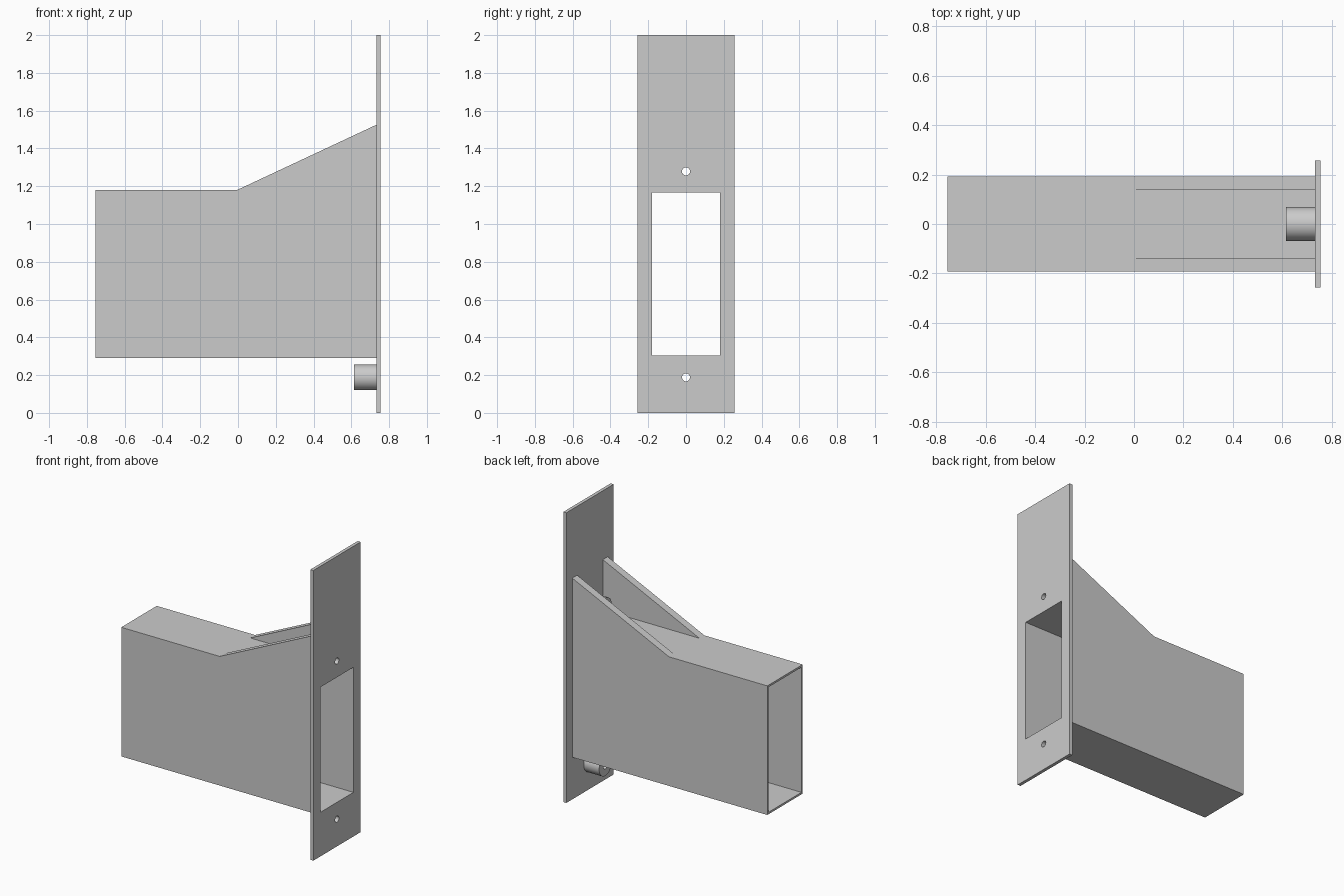
import bpy
import bmesh
import math
from mathutils import Matrix, Vector

default = bpy.data.objects.get("Cube")
if default:
    bpy.data.objects.remove(default, do_unlink=True)

grey = bpy.data.materials.new("plain grey")
grey.use_nodes = True
grey.diffuse_color = (0.6, 0.6, 0.6, 1)
grey.node_tree.nodes["Principled BSDF"].inputs["Base Color"].default_value = (0.6, 0.6, 0.6, 1)

PLATE_X = 0.732      # inner face of the plate
END_X = 0.755        # half of the overall length
HALF_W = 0.193       # half width of the duct
LOW, HIGH = 0.29, 1.18
WALL = 0.014
SCREWS = {"lower": 0.188, "upper": 1.278}


def finish(name, bm):
    bmesh.ops.recalc_face_normals(bm, faces=bm.faces)
    mesh = bpy.data.meshes.new(name)
    bm.to_mesh(mesh)
    bm.free()
    mesh.materials.append(grey)
    obj = bpy.data.objects.new(name, mesh)
    bpy.context.collection.objects.link(obj)
    return obj


def box(name, lo, hi):
    lo, hi = Vector(lo), Vector(hi)
    bm = bmesh.new()
    bmesh.ops.create_cube(bm, size=1, matrix=Matrix.Translation((lo + hi) / 2)
                          @ Matrix.Diagonal((*(hi - lo), 1)))
    return finish(name, bm)


def rod(name, x0, x1, z, radius):
    bm = bmesh.new()
    bmesh.ops.create_cone(bm, cap_ends=True, segments=48, radius1=radius, radius2=radius,
                          depth=x1 - x0, matrix=Matrix.Translation(((x0 + x1) / 2, 0, z))
                          @ Matrix.Rotation(math.pi / 2, 4, "Y"))
    return finish(name, bm)


def activate(obj):
    bpy.ops.object.select_all(action="DESELECT")
    obj.select_set(True)
    bpy.context.view_layer.objects.active = obj


def cut(obj, cutter):
    cutter.hide_render = True
    mod = obj.modifiers.new("cut", "BOOLEAN")
    mod.operation = "DIFFERENCE"
    mod.solver = "EXACT"
    mod.object = cutter
    activate(obj)
    bpy.ops.object.modifier_apply(modifier=mod.name)
    bpy.data.objects.remove(cutter, do_unlink=True)


def opening():
    return box("opening_cutter", (-1, WALL - HALF_W, LOW + WALL), (1, HALF_W - WALL, HIGH - WALL))


# Mounting plate and open rectangular duct
plate = box("mounting_plate", (PLATE_X, -0.258, 0), (END_X, 0.258, 2))
cut(plate, opening())
duct = box("duct", (-END_X, -HALF_W, LOW), (PLATE_X, HALF_W, HIGH))
cut(duct, opening())

# Hollow screw bosses, with matching holes in the plate
for label, z in SCREWS.items():
    boss = rod(label + "_screw_boss", 0.615, PLATE_X, z, 0.068)
    for part in (boss, plate):
        cut(part, rod("screw_cutter", 0.5, 0.9, z, 0.021))
    activate(boss)
    bpy.ops.object.shade_smooth_by_angle(angle=math.radians(30))
activate(plate)
bpy.ops.object.shade_smooth_by_angle(angle=math.radians(30))

# Triangular side gussets, flush with the duct walls
for label, side in (("front", -1), ("back", 1)):
    bm = bmesh.new()
    profile = [(-0.005, HIGH), (PLATE_X, HIGH), (PLATE_X, 1.525)]
    face = bm.faces.new([bm.verts.new((x, side * HALF_W, z)) for x, z in profile])
    ext = bmesh.ops.extrude_face_region(bm, geom=[face])
    moved = [v for v in ext["geom"] if isinstance(v, bmesh.types.BMVert)]
    bmesh.ops.translate(bm, verts=moved, vec=(0, -side * 0.053, 0))
    finish(label + "_gusset", bm)
